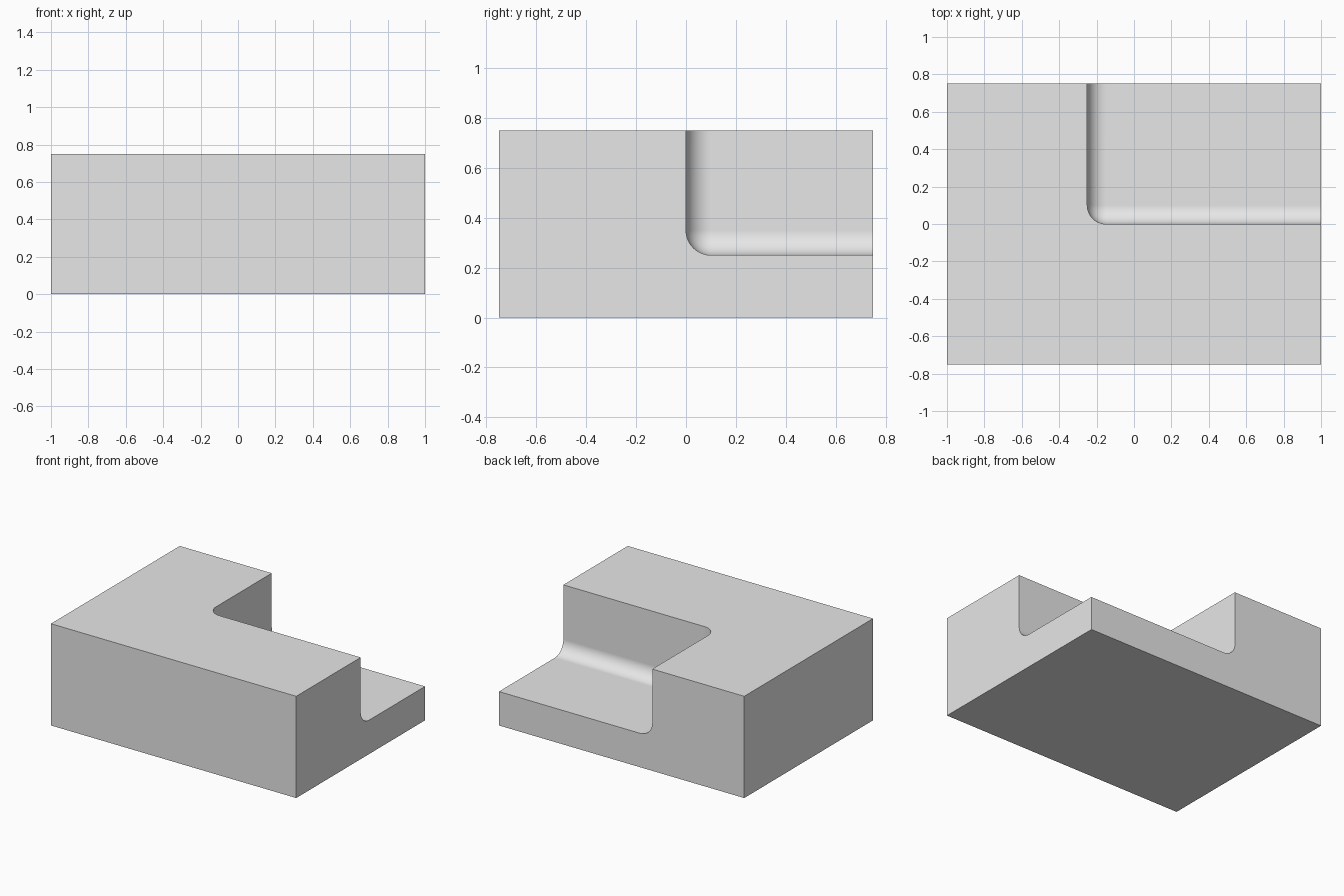
import bpy
import bmesh
from mathutils import Vector

cube = bpy.data.objects.get("Cube")
if cube:
    bpy.data.objects.remove(cube, do_unlink=True)

POCKET_CORNER = Vector((-0.25, 0.0, 0.25))
FILLET = 0.1

grey = bpy.data.materials.new("plain_grey")
grey.use_nodes = True
grey.diffuse_color = (0.8, 0.8, 0.8, 1)
grey.node_tree.nodes["Principled BSDF"].inputs["Base Color"].default_value = grey.diffuse_color


def make_box(name, low, high, rounded_corner=None):
    """Box between two corners; optionally round the edges meeting at one corner."""
    low, high = Vector(low), Vector(high)
    bm = bmesh.new()
    bmesh.ops.create_cube(bm, size=1)
    for v in bm.verts:
        v.co = (low + high) / 2 + v.co * (high - low)
    if rounded_corner is not None:
        corner = min(bm.verts, key=lambda v: (v.co - rounded_corner).length)
        bmesh.ops.bevel(bm, geom=list(corner.link_edges), offset=FILLET,
                        offset_type='OFFSET', segments=12, profile=0.5,
                        affect='EDGES', clamp_overlap=False)
    mesh = bpy.data.meshes.new(name)
    bm.to_mesh(mesh)
    bm.free()
    mesh.materials.append(grey)
    obj = bpy.data.objects.new(name, mesh)
    bpy.context.collection.objects.link(obj)
    return obj


# Solid block and the filleted pocket that opens up, back and to the left
block = make_box("notched_block", (-1, -0.75, 0), (1, 0.75, 0.75))
cutter = make_box("pocket_cutter", POCKET_CORNER, (1.3, 1.1, 1.1), POCKET_CORNER)
cutter.hide_render = True

# Cut the pocket
cut = block.modifiers.new("pocket", 'BOOLEAN')
cut.operation = 'DIFFERENCE'
cut.solver = 'EXACT'
cut.object = cutter
bpy.ops.object.select_all(action='DESELECT')
bpy.context.view_layer.objects.active = block
block.select_set(True)
bpy.ops.object.modifier_apply(modifier=cut.name)
bpy.data.objects.remove(cutter, do_unlink=True)

# Smooth fillets, crisp outer edges and flat walls
bpy.ops.object.shade_smooth_by_angle()
normals = block.modifiers.new("flat_walls", 'WEIGHTED_NORMAL')
normals.keep_sharp = True
